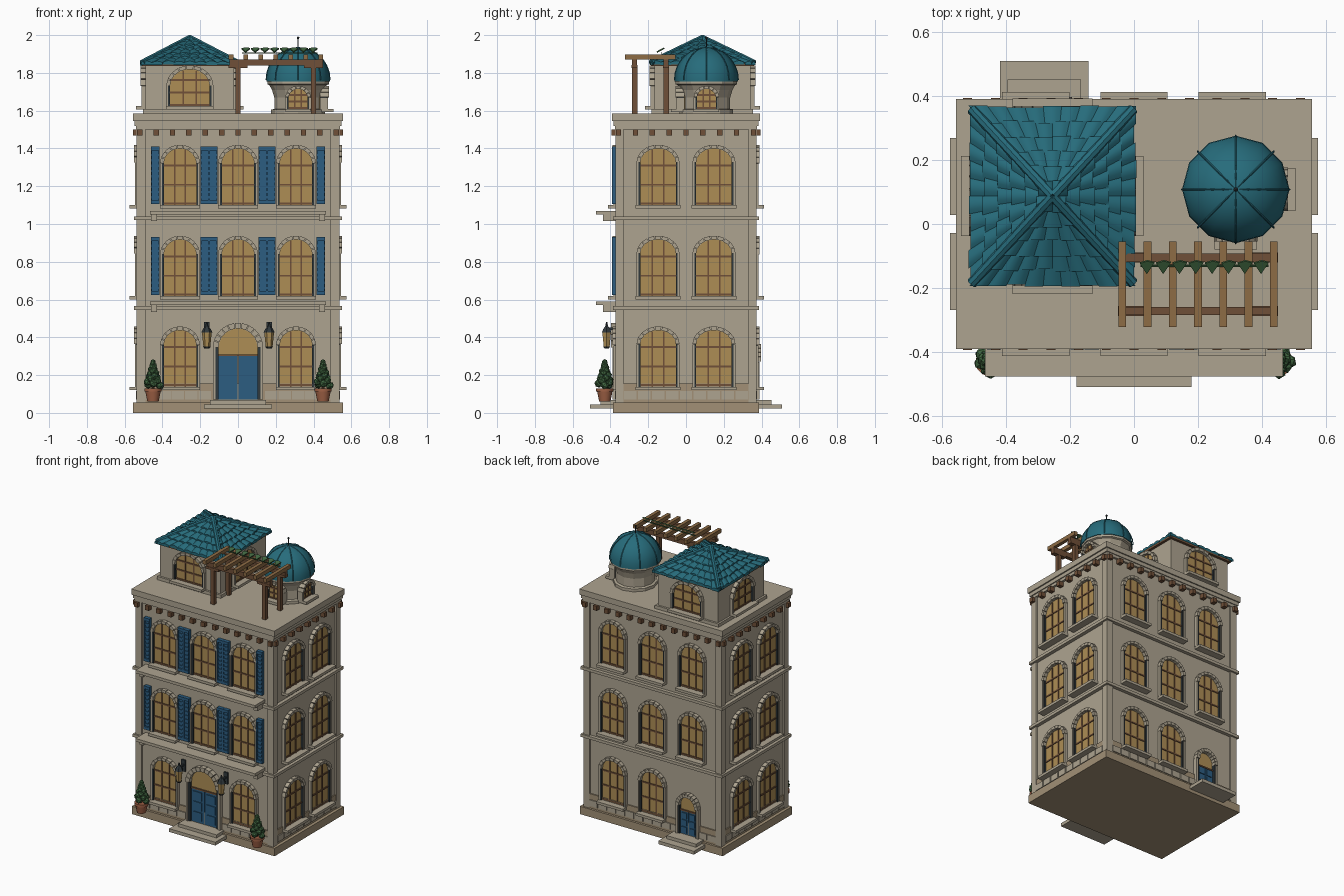
import bpy, bmesh, math, random
from math import pi, sin, cos
from mathutils import Matrix, Vector

if "Cube" in bpy.data.objects:
    bpy.data.objects.remove(bpy.data.objects["Cube"])

random.seed(4)
COL = dict(stone=(.42, .37, .28), tan=(.36, .28, .18), amber=(.42, .27, .09), blue=(.025, .11, .22),
           teal=(.02, .15, .2), wood=(.16, .08, .04), rafter=(.27, .15, .06), dark=(.03, .04, .045),
           green=(.05, .13, .05), clay=(.35, .12, .06))
MATS = {}
for k, c in COL.items():
    MATS[k] = bpy.data.materials.new(k)
    MATS[k].diffuse_color = (*c, 1)
PARTS = {}


def part(name, mat):
    if name not in PARTS:
        PARTS[name] = (bmesh.new(), mat)
    return PARTS[name][0]


def box(bm, x0, x1, y0, y1, z0, z1, M=Matrix()):
    T = Matrix.Translation(((x0 + x1) / 2, (y0 + y1) / 2, (z0 + z1) / 2))
    S = Matrix.Diagonal((abs(x1 - x0), abs(y1 - y0), abs(z1 - z0), 1))
    bmesh.ops.create_cube(bm, size=1, matrix=M @ T @ S)


def prism(bm, M, pts, n0, n1):
    a = [bm.verts.new(M @ Vector((u, v, n0))) for u, v in pts]
    b = [bm.verts.new(M @ Vector((u, v, n1))) for u, v in pts]
    bm.faces.new(a[::-1])
    bm.faces.new(b)
    for i in range(len(a)):
        j = (i + 1) % len(a)
        bm.faces.new((a[i], a[j], b[j], b[i]))


def rod(bm, p, q, r0, r1=None, seg=8):
    p, q = Vector(p), Vector(q)
    M = Matrix.Translation((p + q) / 2) @ (q - p).to_track_quat('Z', 'Y').to_matrix().to_4x4()
    bmesh.ops.create_cone(bm, cap_ends=True, segments=seg, radius1=r0,
                          radius2=r0 if r1 is None else r1, depth=(q - p).length, matrix=M)


def lathe(bm, cx, cy, prof, seg):
    rings = [[bm.verts.new((cx + r * cos(2 * pi * i / seg), cy + r * sin(2 * pi * i / seg), z))
              for i in range(seg)] for r, z in prof]
    for a, b in zip(rings, rings[1:]):
        for i in range(seg):
            j = (i + 1) % seg
            bm.faces.new((a[i], a[j], b[j], b[i]))
    bm.faces.new(rings[0][::-1])
    bm.faces.new(rings[-1])


def frame(a, x, y, z):
    """Wall frame: local u across the wall, v up, n outward (0 = front, 1 = right, 2 = back, 3 = left)."""
    c, s = cos(a * pi / 2), sin(a * pi / 2)
    return Matrix(((c, 0, s, x), (s, 0, -c, y), (0, 1, 0, z), (0, 0, 0, 1)))


def arc(w, spring, rise, n=10):
    return [(w * cos(pi * i / n), spring + rise * sin(pi * i / n)) for i in range(n + 1)]


def surround(M, w, spring, rise, t, n=9, out=.026):
    """Arch stones with narrow joints, and straight jambs."""
    st = part("arch_stones", "stone")
    for i in range(n):
        a, b = pi * (i + .05) / n, pi * (i + .95) / n
        prism(st, M, [(r * cos(g), spring + q * sin(g)) for g, r, q in
              ((a, w, rise), (a, w + t, rise + t), (b, w + t, rise + t), (b, w, rise))], -.02, out)
    for s in (-1, 1):
        box(st, s * (w + t * .5), s * (w + t), 0, spring, -.02, out * .8, M)
        box(part("window_frames", "dark"), s * w, s * (w + t * .5), .0, spring + .01, -.02, out * .65, M)


def window(M, w, h, rise, t=.022, sill=.12, back=-.02, n=9):
    sp = h - rise
    prism(part("window_panes", "amber"), M, [(-w, 0), (w, 0)] + arc(w, sp, rise), back, .004)
    bars = part("window_bars", "wood")
    for s in (-1, 1):
        box(bars, s * w * .33 - .004, s * w * .33 + .004, 0, sp + rise * .9, 0, .009, M)
    for k in (.03, .36, .7):
        box(bars, -w, w, h * k - .005, h * k + .005, 0, .009, M)
    surround(M, w, sp, rise, t, n)
    box(part("window_sills", "stone"), -sill, sill, -.018, 0, -.02, .05, M)


# Main body: plinth, walls, corner pilasters, floor bands, cornice
BX, BY = .525, .362
box(part("plinth", "tan"), -.555, .555, -.386, .386, 0, .055)
box(part("walls", "stone"), -BX, BX, -BY, BY, .05, 1.54)
box(part("base_band", "tan"), -BX - .008, BX + .008, -BY - .008, BY + .008, .055, .155)
for sx in (-1, 1):
    for sy in (-1, 1):
        box(part("corner_pilasters", "stone"), sx * .49, sx * .537, sy * .33, sy * .374, .05, 1.5)
for z in (.545, 1.02):
    box(part("floor_bands", "stone"), -.55, .55, -.386, .386, z, z + .02)
cor = part("cornice", "stone")
box(cor, -.54, .54, -.377, .377, 1.5, 1.52)
box(cor, -.547, .547, -.383, .383, 1.52, 1.545)
box(cor, -.556, .556, -.391, .391, 1.545, 1.585)

# Base stones and brown cornice brackets on all four sides
for a in range(4):
    half, off = (BX, BY) if a % 2 == 0 else (BY, BX)
    M = frame(a, 0, 0, 0)
    n = 12 if a % 2 == 0 else 8
    for i in range(n + 1):
        u = -half + .005 + i * (2 * half - .01) / n
        box(part("cornice_brackets", "wood"), u - .014, u + .014, 1.468, 1.5, off, off + .032, M)
    n = 14 if a % 2 == 0 else 9
    for i in range(n):
        u = -half + .03 + (i + .5) * (2 * half - .06) / n
        if a == 0 and abs(u) < .13 or a == 2 and abs(u - .28) < .1:
            continue
        box(part("base_stones", "stone"), u - .033, u + .033, .072, .115, off, off + .015, M)

# Windows on three floors
for f, z in enumerate((.138, .618, 1.1)):
    for x in (-.307, 0, .307):
        if not (f == 0 and x == 0):
            window(frame(0, x, -BY, z), .086, .3, .08, .02, .105)
        if not (f == 0 and x < 0):
            window(frame(2, x, BY, z), .086, .3, .08, .02, .105)
    for y in (-.148, .148):
        window(frame(1, BX, y, z), .094, .3, .075, .02, .12)
        window(frame(3, -BX, y, z), .094, .3, .075, .02, .12)

# Blue louvred shutters on the upper front floors
sh = part("shutters", "blue")
for z in (.625, 1.105):
    for x in (-.307, 0, .307):
        for s in (-1, 1):
            M = frame(0, x + s * .131, -BY, z)
            box(sh, -.022, .022, 0, .305, .004, .02, M)
            for v in (0, .285):
                box(sh, -.022, .022, v, v + .02, .018, .03, M)
            for u in (-.022, .016):
                box(sh, u, u + .006, .02, .285, .018, .03, M)
            for k in range(9):
                box(sh, -.016, .016, .03 + k * .028, .042 + k * .028, .018, .025, M)

# Balcony slabs with end brackets
for z in (.57, 1.05):
    box(part("balcony_slabs", "stone"), -.465, .465, -.476, -BY, z, z + .02)
    for s in (-1, 1):
        box(part("balcony_brackets", "stone"), s * .43, s * .46, -.44, -BY, z - .035, z)


# Arched doors with fanlight, leaves and steps
def door(M, w, leaf, spring, rise, t, step, z):
    prism(part("fanlights", "amber"), M, [(-w, leaf), (w, leaf)] + arc(w, spring, rise), -.02, .006)
    d = part("door_leaves", "blue")
    box(part("door_rails", "wood"), -w, w, leaf, leaf + .01, 0, .014, M)
    for s in (-1, 1):
        box(d, s * .002, s * w, 0, leaf, -.02, .01, M)
        for k in range(3):
            v = leaf * (.07 + k * .31)
            box(d, s * w * .18, s * w * .82, v, v + leaf * .25, .008, .016, M)
    surround(M, w, spring, rise, t, 11, .035)
    st = part("door_steps", "stone")
    box(st, -step, step, .022 - z, .045 - z, 0, .147, M)
    box(st, -step * .83, step * .83, .045 - z, .067 - z, 0, .09, M)


door(frame(0, 0, -BY, .07), .103, .23, .275, .102, .03, .18, .07)
door(frame(2, -.28, BY, .07), .062, .16, .2, .07, .025, .138, .07)

# Lanterns and potted shrubs either side of the front door
for s in (-1, 1):
    x, y = s * .165, -.42
    lathe(part("lantern_glass", "amber"), x, y, [(.018, .35), (.026, .425)], 6)
    ld = part("lantern_metal", "dark")
    lathe(ld, x, y, [(.012, .34), (.022, .352)], 6)
    lathe(ld, x, y, [(.03, .425), (.02, .445), (.008, .46), (.004, .48)], 6)
    box(ld, x - .006, x + .006, y, -BY, .44, .452)
    box(ld, x - .015, x + .015, -BY - .012, -BY, .4, .48)
    x, y = s * .45, -.43
    lathe(part("plant_pots", "clay"), x, y, [(.03, .06), (.04, .112), (.046, .112), (.046, .13)], 12)
    rod(part("plant_stems", "wood"), (x, y, .12), (x, y, .2), .007)
    for k in range(26):
        t = k / 25
        r, g = .036 * (1 - t), k * 2.4
        M = Matrix.Translation((x + r * cos(g), y + r * sin(g), .145 + t * .125)) @ \
            Matrix.Rotation(random.random() * 3, 4, 'X')
        bmesh.ops.create_icosphere(part("shrubs", "green"), subdivisions=1, radius=.023 - .008 * t, matrix=M)

# Roof pavilion: walls, base trim, one wide arched window per side
HX, HY, wx, wy = -.255, .087, .235, .255
box(part("pavilion_walls", "stone"), HX - wx, HX + wx, HY - wy, HY + wy, 1.58, 1.85)
box(part("pavilion_trim", "stone"), HX - wx - .014, HX + wx + .014, HY - wy - .014, HY + wy + .014, 1.585, 1.608)
for a in range(4):
    off = wy if a % 2 == 0 else wx
    window(frame(a, HX + off * sin(a * pi / 2), HY - off * cos(a * pi / 2), 1.625), .105, .195, .09, .02, .125)

# Hipped roof: deck, curved tiles in rows, hip caps
EX, EY, Z0, H, ROWS = .252, .272, 1.85, .135, 6
box(part("eave_boards", "wood"), HX - EX, HX + EX, HY - EY, HY + EY, 1.836, Z0)
deck, tl = part("roof_deck", "teal"), part("roof_tiles", "teal")
apex = Vector((HX, HY, Z0 + H))
cs = [deck.verts.new((HX + i * EX, HY + j * EY, Z0)) for i, j in ((-1, -1), (1, -1), (1, 1), (-1, 1))]
top = deck.verts.new(apex)
deck.faces.new(cs[::-1])
for i in range(4):
    deck.faces.new((cs[i], cs[(i + 1) % 4], top))
    rod(part("hip_caps", "teal"), cs[i].co + Vector((0, 0, .004)), apex, .017)
for a in range(4):
    L, D = (EX, EY) if a % 2 == 0 else (EY, EX)
    M = frame(a, HX, HY, Z0)
    for r in range(ROWS):
        t0, t1 = r / ROWS - (.025 if r == 0 else .015), (r + 1) / ROWS
        n = max(1, round(2 * L * (1 - t0) / .055))
        for k in range(n):
            jit = random.uniform(-.02, .012)
            rows = []
            for t, lift in ((t0 + jit, -.004), (t0 + jit, .009), (t1, .001)):
                rows.append([tl.verts.new(M @ Vector(((-1 + 2 * (k + q / 4) / n) * L * (1 - t),
                             t * H + lift + (.008 * sin(pi * q / 4) if lift > 0 else 0), D * (1 - t))))
                             for q in range(5)])
            for p, q in zip(rows, rows[1:]):
                for i in range(4):
                    tl.faces.new((p[i], p[i + 1], q[i + 1], q[i]))

# Domed turret with two small windows and a finial
TX, TY = .318, .108
lathe(part("turret", "stone"), TX, TY, [(.142, 1.58), (.142, 1.605), (.126, 1.61), (.126, 1.67), (.138, 1.71),
      (.152, 1.735), (.163, 1.74), (.163, 1.762)], 12)
lathe(part("dome", "teal"), TX, TY, [(.168, 1.755)] + [(.168 * cos(g * pi / 18), 1.765 + .17 * sin(g * pi / 18))
      for g in range(9)] + [(.006, 1.936)], 12)
for k in range(8):
    pts = [Vector((TX + .169 * cos(g * pi / 14) * cos(k * pi / 4), TY + .169 * cos(g * pi / 14) * sin(k * pi / 4),
                   1.763 + .171 * sin(g * pi / 14))) for g in range(8)]
    for p, q in zip(pts, pts[1:]):
        rod(part("dome_ribs", "teal"), p, q, .003, seg=4)
fin = part("finial", "dark")
rod(fin, (TX, TY, 1.93), (TX, TY, 1.985), .003)
bmesh.ops.create_icosphere(fin, subdivisions=1, radius=.008, matrix=Matrix.Translation((TX, TY, 1.985)))
for a in (0, 1):
    M = frame(a, TX + .137 * sin(a * pi / 2), TY - .137 * cos(a * pi / 2), 1.61)
    window(M, .05, .105, .045, .018, .067, -.03, 7)

# Pergola with climbing leaves
pg = part("pergola_posts", "wood")
for y in (-.105, -.272):
    for x in (0, .4):
        box(pg, x - .014, x + .014, y - .014, y + .014, 1.58, 1.84)
        box(pg, x - .05, x + .05, y - .016, y + .016, 1.825, 1.842)
    box(part("pergola_beams", "wood"), -.045, .45, y - .013, y + .013, 1.838, 1.872)
for i in range(7):
    x = -.037 + i * .079
    box(part("pergola_rafters", "rafter"), x - .012, x + .012, -.322, -.055, 1.87, 1.897)
for i in range(8):
    M = Matrix.Translation((.04 + i * .051, -.132, 1.922)) @ Matrix.Rotation(.5, 4, 'X')
    prism(part("vine_leaves", "green"), M, [(-.022, .012), (.0, -.026), (.024, .014), (.002, .02)], -.004, .004)
rod(part("vine_stem", "green"), (.02, -.13, 1.905), (.42, -.13, 1.905), .004, seg=5)

# Turn every part into an object
for name, (bm, mat) in PARTS.items():
    bmesh.ops.recalc_face_normals(bm, faces=bm.faces)
    me = bpy.data.meshes.new(name)
    bm.to_mesh(me)
    bm.free()
    me.materials.append(MATS[mat])
    if name in ("dome", "hip_caps", "roof_tiles", "plant_pots"):
        me.polygons.foreach_set("use_smooth", [True] * len(me.polygons))
        me.set_sharp_from_angle(angle=math.radians(40))
    bpy.context.collection.objects.link(bpy.data.objects.new(name, me))

for m in bpy.data.materials:
    if m.users and not m.is_grease_pencil:
        m.use_nodes = True
        m.node_tree.nodes["Principled BSDF"].inputs["Base Color"].default_value = m.diffuse_color
